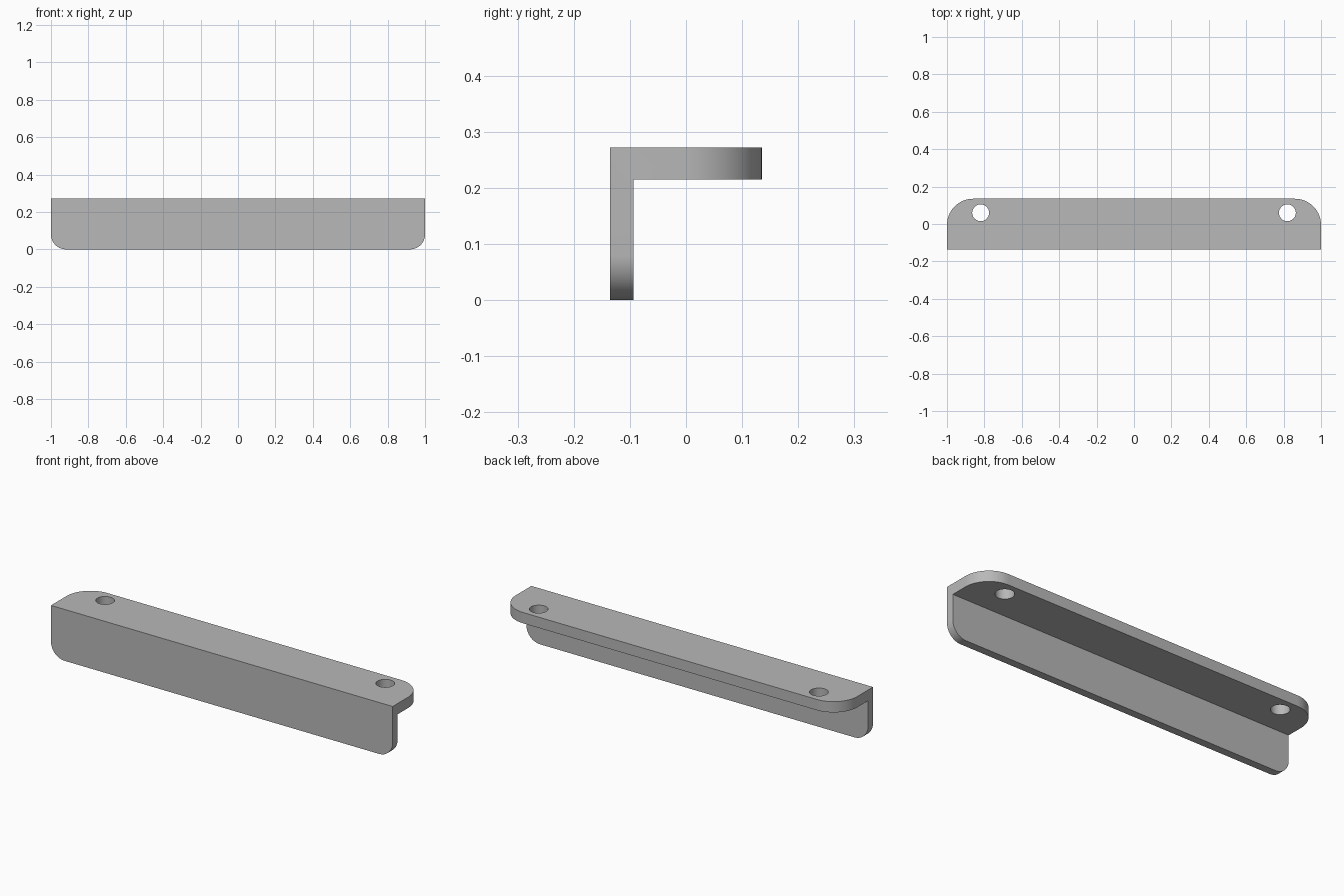
import bpy, bmesh, math
from mathutils import Vector

cube = bpy.data.objects.get("Cube")
if cube:
    bpy.data.objects.remove(cube, do_unlink=True)

HALF_LENGTH, HALF_DEPTH, HEIGHT = 1.0, 0.135, 0.272
WEB_BACK, FLANGE_BOTTOM = -0.094, 0.215
SHELF_RADIUS, WEB_RADIUS = 0.14, 0.08
HOLE_X, HOLE_Y, HOLE_RADIUS = 0.82, 0.06, 0.045

grey = bpy.data.materials.new("plain grey")
grey.use_nodes = True
colour = (0.48, 0.48, 0.48, 1)
grey.diffuse_color = colour
grey.node_tree.nodes["Principled BSDF"].inputs["Base Color"].default_value = colour

# L-shaped section, extruded along the length
bm = bmesh.new()
section = [(-HALF_DEPTH, 0), (WEB_BACK, 0), (WEB_BACK, FLANGE_BOTTOM),
           (HALF_DEPTH, FLANGE_BOTTOM), (HALF_DEPTH, HEIGHT), (-HALF_DEPTH, HEIGHT)]
face = bm.faces.new([bm.verts.new((-HALF_LENGTH, y, z)) for y, z in section])
extruded = bmesh.ops.extrude_face_region(bm, geom=[face])["geom"]
bmesh.ops.translate(bm, vec=Vector((2 * HALF_LENGTH, 0, 0)),
                    verts=[v for v in extruded if isinstance(v, bmesh.types.BMVert)])
bmesh.ops.recalc_face_normals(bm, faces=bm.faces)


def round_corners(axis, value, radius):
    """Round the short end edges lying at the given coordinate."""
    edges = [e for e in bm.edges
             if all(abs(v.co[axis] - value) < 1e-5 for v in e.verts)
             and abs(e.verts[0].co.x - e.verts[1].co.x) < 1e-5]
    bmesh.ops.bevel(bm, geom=edges, offset=radius, offset_type='OFFSET',
                    segments=16, profile=0.5, affect='EDGES')


round_corners(1, HALF_DEPTH, SHELF_RADIUS)   # back corners of the shelf
round_corners(2, 0, WEB_RADIUS)              # lower corners of the front plate

mesh = bpy.data.meshes.new("angle_bracket")
bm.to_mesh(mesh)
bm.free()
mesh.materials.append(grey)
bracket = bpy.data.objects.new("angle_bracket", mesh)
bpy.context.collection.objects.link(bracket)

# Screw holes through the shelf
for side, sign in (("left", 1), ("right", -1)):
    bpy.ops.mesh.primitive_cylinder_add(
        vertices=48, radius=HOLE_RADIUS, depth=0.2,
        location=(sign * HOLE_X, HOLE_Y, (FLANGE_BOTTOM + HEIGHT) / 2))
    cutter = bpy.context.object
    cutter.name = side + "_hole_cutter"
    cutter.hide_render = True
    cutter.data.materials.append(grey)
    hole = bracket.modifiers.new(side + "_hole", 'BOOLEAN')
    hole.operation = 'DIFFERENCE'
    hole.solver = 'EXACT'
    hole.object = cutter
    bpy.context.view_layer.objects.active = bracket
    bpy.ops.object.modifier_apply(modifier=hole.name)
    bpy.data.objects.remove(cutter, do_unlink=True)

bpy.ops.object.select_all(action='DESELECT')
bracket.select_set(True)
bpy.context.view_layer.objects.active = bracket
bpy.ops.object.shade_smooth_by_angle(angle=math.radians(30))
